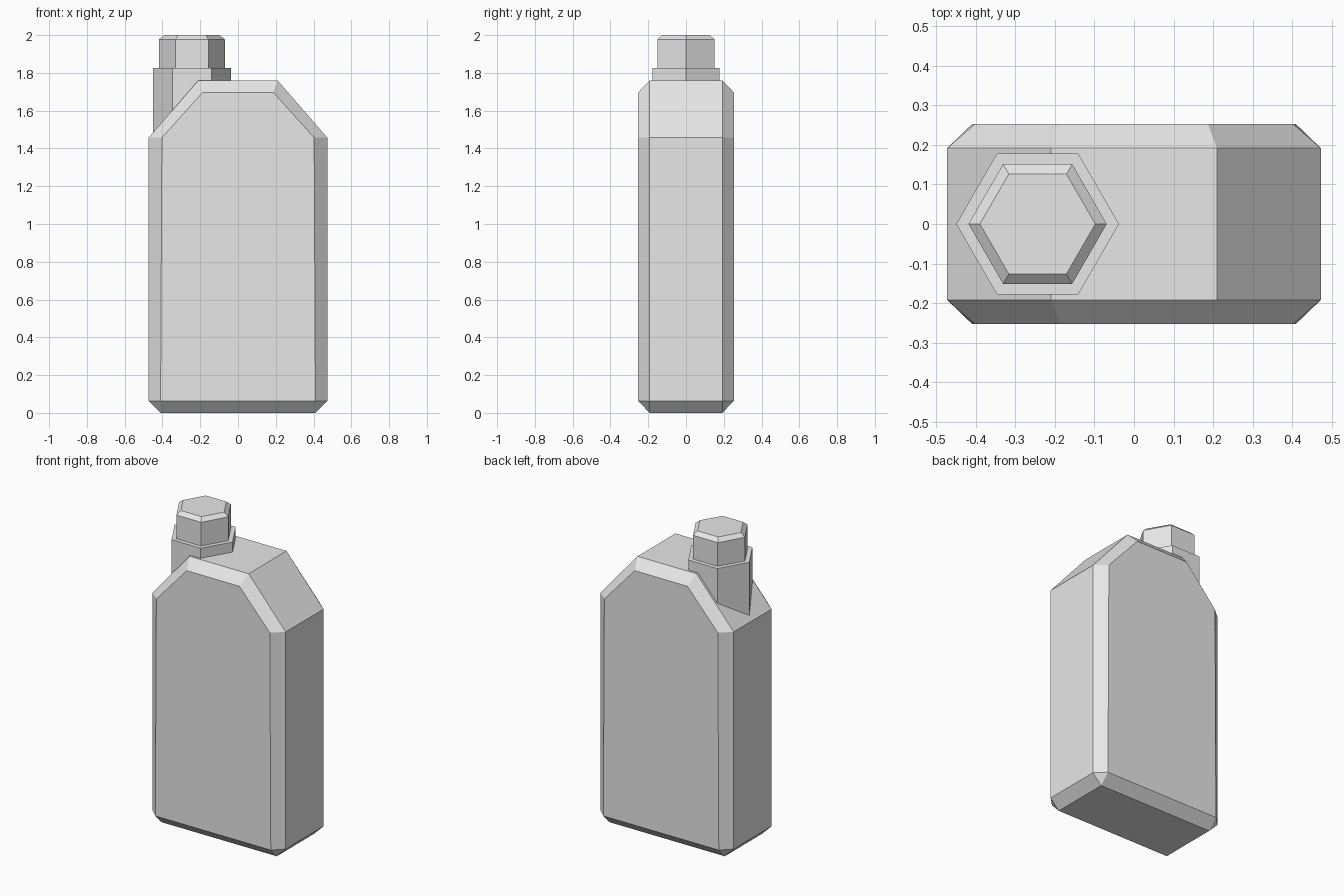
import bpy, bmesh
from math import cos, sin, pi

cube = bpy.data.objects.get("Cube")
if cube:
    bpy.data.objects.remove(cube, do_unlink=True)

# One plain grey plastic
grey = bpy.data.materials.new("grey_plastic")
grey.use_nodes = True
colour = (0.8, 0.8, 0.8, 1)
grey.diffuse_color = colour
grey.node_tree.nodes["Principled BSDF"].inputs["Base Color"].default_value = colour


def finish(name, bm):
    bmesh.ops.recalc_face_normals(bm, faces=bm.faces)
    mesh = bpy.data.meshes.new(name)
    bm.to_mesh(mesh)
    bm.free()
    mesh.materials.append(grey)
    obj = bpy.data.objects.new(name, mesh)
    bpy.context.collection.objects.link(obj)
    return obj


def outline(half):
    """Mirror a right-hand outline into a full one, bottom left to bottom right."""
    return [(-x, z) for x, z in half] + [(x, z) for x, z in reversed(half)]


def bridge(bm, a, b, closed=False):
    n = len(a)
    for i in range(n if closed else n - 1):
        j = (i + 1) % n
        bm.faces.new((a[i], a[j], b[j], b[i]))


# Bottle body: sloped shoulders, chamfered along every front and back edge
inner = outline([(0.41, 0.063), (0.403, 1.457), (0.187, 1.697)])
outer = outline([(0.473, 0.063), (0.473, 1.457), (0.21, 1.76)])
bm = bmesh.new()
rings = [[bm.verts.new((x, y, z)) for x, z in shape]
         for shape, y in ((inner, -0.253), (outer, -0.192), (outer, 0.192), (inner, 0.253))]
for a, b in zip(rings, rings[1:]):
    bridge(bm, a, b)
bm.faces.new(rings[0])
bm.faces.new(rings[3])

# Chamfered base with cut corners
foot = [[bm.verts.new((x, y, 0)) for x in (-0.41, 0.41)] for y in (-0.192, 0.192)]
bm.faces.new(foot[0] + foot[1][::-1])
for (left, right), face, side in ((foot[0], rings[0], rings[1]), (foot[1], rings[3], rings[2])):
    bm.faces.new((left, right, face[-1], face[0]))
    bm.faces.new((left, face[0], side[0]))
    bm.faces.new((right, face[-1], side[-1]))
for k, end in ((0, 0), (1, -1)):
    bm.faces.new((foot[0][k], foot[1][k], rings[2][end], rings[1][end]))
finish("bottle_body", bm)


def hex_part(name, levels):
    """Stack six-sided rings given as (radius, height)."""
    bm = bmesh.new()
    stack = [[bm.verts.new((r * cos(i * pi / 3) - 0.244, r * sin(i * pi / 3), z))
              for i in range(6)] for r, z in levels]
    for a, b in zip(stack, stack[1:]):
        bridge(bm, a, b, closed=True)
    bm.faces.new(stack[0])
    bm.faces.new(stack[-1])
    return finish(name, bm)


# Neck rising from the shoulder, and the screw cap
hex_part("neck", [(0.206, 1.45), (0.206, 1.825)])
hex_part("cap", [(0.175, 1.82), (0.175, 1.977), (0.146, 2.0)])
